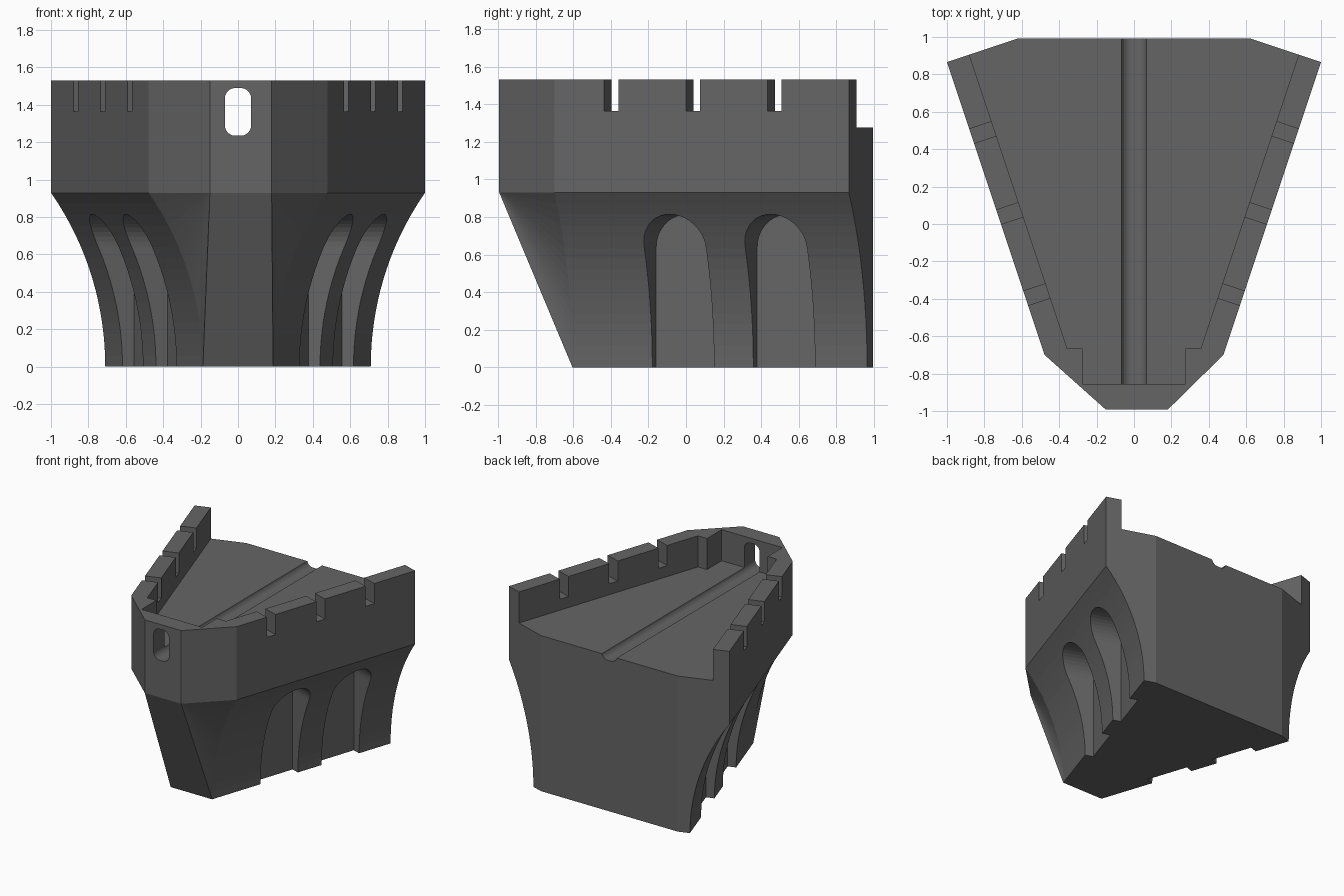
import bpy, bmesh, math
from mathutils import Vector

if "Cube" in bpy.data.objects:
    bpy.data.objects.remove(bpy.data.objects["Cube"])

BELT, DECK, TOP = 0.93, 1.275, 1.53
FRONT, BACK = -0.993, 0.993
FLARE = 0.306                      # inward offset of the side walls at the ground
SEGS = 16

near = Vector((0.478, -0.70, 0))   # side wall ends at belt level
far = Vector((1.0, 0.866, 0))
along = (far - near).normalized()
out = Vector((along.y, -along.x, 0))
back_x = far.x - (BACK - far.y) * along.y / along.x
UP = Vector((0, 0, 1))

stone = bpy.data.materials.new("dark grey stone")
stone.use_nodes = True
stone.diffuse_color = (0.13, 0.13, 0.13, 1)
stone.node_tree.nodes["Principled BSDF"].inputs["Base Color"].default_value = (0.13, 0.13, 0.13, 1)


def finish(name, bm):
    bmesh.ops.recalc_face_normals(bm, faces=bm.faces)
    mesh = bpy.data.meshes.new(name)
    bm.to_mesh(mesh)
    bm.free()
    mesh.materials.append(stone)
    obj = bpy.data.objects.new(name, mesh)
    bpy.context.collection.objects.link(obj)
    return obj


def prism(name, points, depth):
    """Closed solid made by sweeping a polygon along a vector."""
    bm = bmesh.new()
    a = [bm.verts.new(p) for p in points]
    b = [bm.verts.new(Vector(p) + depth) for p in points]
    bm.faces.new(a)
    bm.faces.new(b)
    for i in range(len(a)):
        j = (i + 1) % len(a)
        bm.faces.new((a[i], a[j], b[j], b[i]))
    return finish(name, bm)


def flip(p, side):
    return Vector((p.x * side, p.y, p.z))


# Main body: vertical upper drum over concave flared side walls
radius = (BELT ** 2 + FLARE ** 2) / (2 * FLARE)
bm = bmesh.new()
half = {}
for side, front_x in ((1, 0.18), (-1, -0.15)):
    curve = []
    for i in range(SEGS + 1):
        z = BELT * i / SEGS
        inset = FLARE - (radius - math.sqrt(radius ** 2 - z ** 2))
        curve.append([bm.verts.new(flip(p - out * inset + UP * z, side)) for p in (near, far)])
    top = [bm.verts.new(flip(p + UP * TOP, side)) for p in (near, far)]
    nose = [bm.verts.new((front_x, FRONT, z)) for z in (BELT, TOP)]
    rear = [bm.verts.new((side * back_x, BACK, z)) for z in (0, TOP)]
    for (a, b), (c, d) in zip(curve, curve[1:]):
        bm.faces.new((a, b, d, c))
        bm.faces.new((nose[0], a, c))
    bm.faces.new((*curve[-1], top[1], top[0]))
    bm.faces.new((nose[0], curve[-1][0], top[0], nose[1]))
    bm.faces.new([c[1] for c in curve] + [top[1], rear[1], rear[0]])
    half[side] = (curve[0], top, nose, rear)
(lb, lt, ln, lr), (rb, rt, rn, rr) = half[1], half[-1]
bm.faces.new((lb[0], ln[0], rn[0], rb[0]))
bm.faces.new((ln[0], ln[1], rn[1], rn[0]))
bm.faces.new((lr[0], lr[1], rr[1], rr[0]))
bm.faces.new((lb[0], lb[1], lr[0], rr[0], rb[1], rb[0]))
bm.faces.new((ln[1], lt[0], lt[1], lr[1], rr[1], rt[1], rt[0], rn[1]))
body = finish("bastion_body", bm)

cutters = []

# Open fighting deck behind the parapet, with a narrower bay at the nose
inner = far - out * 0.126
slope = along.x / along.y
room = [(0.275, -0.855), (0.275, -0.665),
        (inner.x + (-0.665 - inner.y) * slope, -0.665),
        (inner.x + (1.2 - inner.y) * slope, 1.2)]
outline = [(x, y, DECK) for x, y in room] + [(-x, y, DECK) for x, y in reversed(room)]
cutters.append(prism("deck_cutter", outline, UP * 0.5))

# Rounded gun port that continues as a shallow channel along the deck
slot = []
r, w, low, high = 0.055, 0.07, 1.235, 1.49
for k, (cx, cz) in enumerate(((w - r, high - r), (r - w, high - r), (r - w, low + r), (w - r, low + r))):
    for i in range(7):
        a = math.pi / 2 * (k + i / 6)
        slot.append((cx + r * math.cos(a), -1.2, cz + r * math.sin(a)))
cutters.append(prism("gun_port_cutter", slot, Vector((0, 2.4, 0))))

for side in (1, -1):
    # Three narrow gaps in each parapet
    for y in (-0.397, 0.037, 0.47):
        mid = near + along * ((y - near.y) / along.y) + UP * 1.365 - out * 0.2
        pts = [mid - along * 0.04, mid + along * 0.04,
               mid + along * 0.04 + UP * 0.4, mid - along * 0.04 + UP * 0.4]
        cutters.append(prism("parapet_gap_cutter", [flip(p, side) for p in pts],
                             flip(out * 0.3, side)))
    # Two arched recesses with upright back panels in each side
    base = near - out * FLARE
    for y in (-0.015, 0.522):
        mid = base + along * ((y - base.y) / along.y) - out * 0.066
        r = 0.173
        pts = [mid - along * r - UP * 0.1, mid + along * r - UP * 0.1]
        for i in range(21):
            a = math.pi * i / 20
            pts.append(mid + along * r * math.cos(a) + UP * (0.642 + r * math.sin(a)))
        cutters.append(prism("arch_cutter", [flip(p, side) for p in pts],
                             flip(out * 0.6, side)))

# Carve the body, then discard the cutters
for cutter in cutters:
    cutter.hide_render = True
    mod = body.modifiers.new(cutter.name, "BOOLEAN")
    mod.operation = "DIFFERENCE"
    mod.solver = "EXACT"
    mod.object = cutter
bpy.context.view_layer.update()
carved = bpy.data.meshes.new_from_object(body.evaluated_get(bpy.context.evaluated_depsgraph_get()))
body.modifiers.clear()
body.data = carved
carved.materials.clear()
carved.materials.append(stone)
for poly in carved.polygons:
    poly.material_index = 0
for cutter in cutters:
    bpy.data.objects.remove(cutter)
